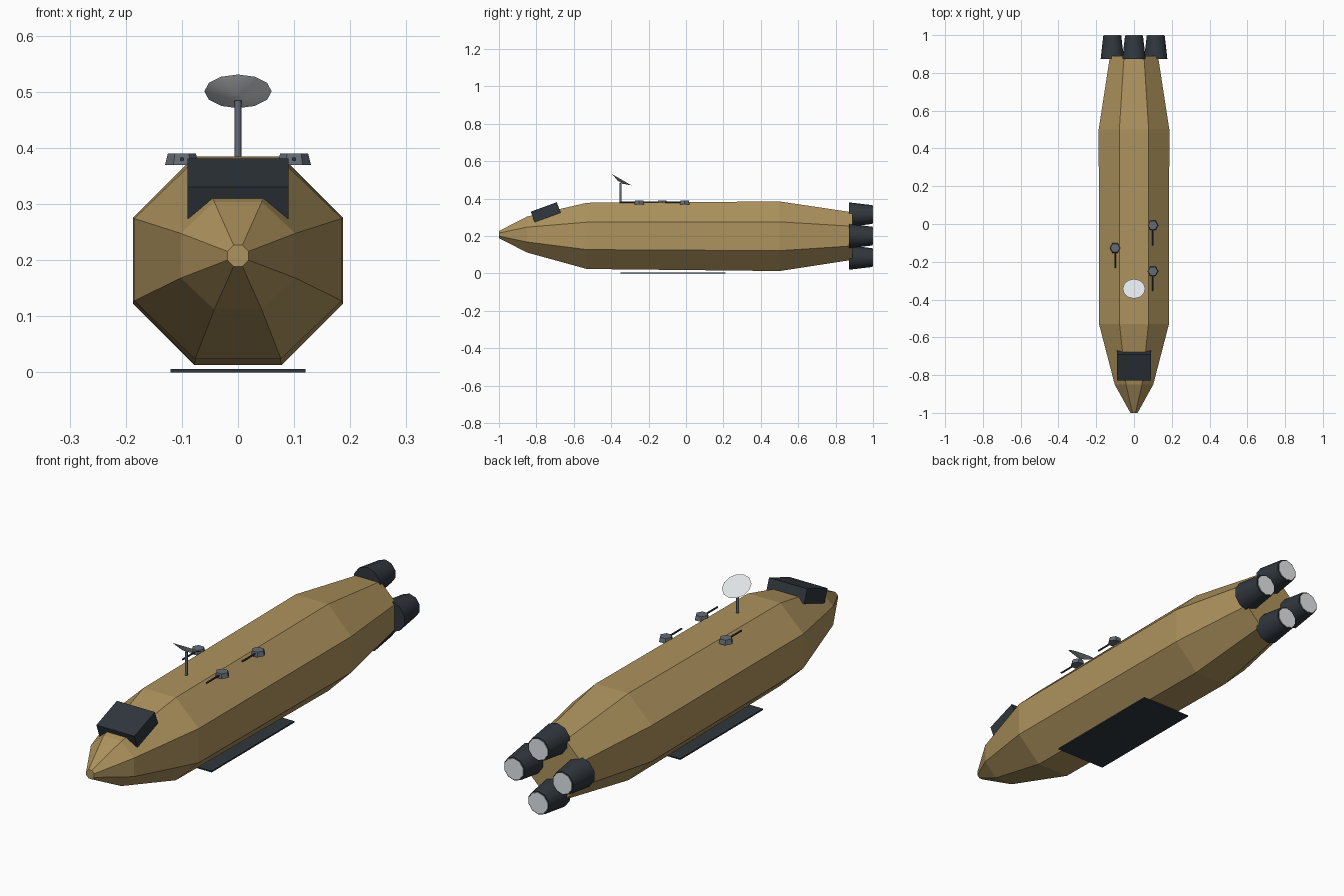
import bpy, bmesh
from math import radians, cos, sin, pi
from mathutils import Matrix, Vector

cube = bpy.data.objects.get("Cube")
if cube:
    bpy.data.objects.remove(cube, do_unlink=True)


def material(name, rgb):
    m = bpy.data.materials.new(name)
    m.use_nodes = True
    m.diffuse_color = (*rgb, 1)
    m.node_tree.nodes["Principled BSDF"].inputs["Base Color"].default_value = (*rgb, 1)
    return m


TAN = material("tan_hull", (0.42, 0.29, 0.11))
DARK = material("dark_metal", (0.03, 0.038, 0.047))
STEEL = material("steel_grey", (0.13, 0.15, 0.18))
PALE = material("pale_grey", (0.75, 0.78, 0.80))


def finish(name, bm, mat, smooth=None):
    bmesh.ops.recalc_face_normals(bm, faces=bm.faces)
    mesh = bpy.data.meshes.new(name)
    bm.to_mesh(mesh)
    bm.free()
    mesh.materials.append(mat)
    ob = bpy.data.objects.new(name, mesh)
    bpy.context.collection.objects.link(ob)
    if smooth:
        bpy.ops.object.select_all(action="DESELECT")
        ob.select_set(True)
        bpy.context.view_layer.objects.active = ob
        bpy.ops.object.shade_smooth_by_angle(angle=radians(smooth))
    return ob


def box(name, size, loc, mat, tilt=0):
    bm = bmesh.new()
    m = Matrix.Translation(loc) @ Matrix.Rotation(radians(tilt), 4, "X") @ Matrix.Diagonal((*size, 1))
    bmesh.ops.create_cube(bm, size=1, matrix=m)
    return finish(name, bm, mat)


def cone(name, sides, r1, r2, depth, loc, mat, tilt=0, spin=0, smooth=None):
    """Truncated cone centred on loc; tilt turns its axis from z about x."""
    bm = bmesh.new()
    m = (Matrix.Translation(loc) @ Matrix.Rotation(radians(tilt), 4, "X")
         @ Matrix.Rotation(radians(spin), 4, "Z"))
    bmesh.ops.create_cone(bm, cap_ends=True, segments=sides, radius1=r1,
                          radius2=r2, depth=depth, matrix=m)
    return finish(name, bm, mat, smooth)


# Hull: octagonal sections (y, centre z, half width, half height)
sections = [(-1.0, 0.208, 0.019, 0.019), (-0.85, 0.208, 0.102, 0.096),
            (-0.53, 0.201, 0.185, 0.177), (0.5, 0.199, 0.187, 0.186),
            (0.89, 0.2, 0.127, 0.127)]
bm = bmesh.new()
rings = []
for y, zc, hw, hh in sections:
    k = 1 / cos(pi / 8)
    angles = [pi / 8 + i * pi / 4 for i in range(8)]
    rings.append([bm.verts.new((hw * k * cos(a), y, zc + hh * k * sin(a))) for a in angles])
for a, b in zip(rings, rings[1:]):
    for i in range(8):
        j = (i + 1) % 8
        bm.faces.new((a[i], a[j], b[j], b[i]))
bm.faces.new(rings[0])
bm.faces.new(rings[-1])
finish("hull", bm, TAN)

# Bridge block on the nose and landing plate underneath
box("bridge", (0.18, 0.148, 0.06), (0, -0.75, 0.3275), DARK, tilt=20)
box("belly_plate", (0.24, 0.56, 0.006), (0, -0.07, 0.003), DARK)

# Four engines in a diamond, each with a pale exhaust disc
for label, dx, dz in (("top", 0, 1), ("bottom", 0, -1), ("left", 1, 0), ("right", -1, 0)):
    x, z = 0.115 * dx, 0.2 + 0.115 * dz
    cone("engine_" + label, 10, 0.065, 0.05, 0.125, (x, 0.935, z), DARK, tilt=-90, smooth=40)
    cone("exhaust_" + label, 10, 0.045, 0.045, 0.004, (x, 0.998, z), PALE, tilt=-90)

# Hexagonal gun turrets with forward barrels
for n, (x, y) in enumerate(((0.1, -0.007), (-0.1, -0.127), (0.1, -0.25)), 1):
    cone(f"turret_{n}", 6, 0.03, 0.025, 0.02, (x, y, 0.38), STEEL, spin=30)
    cone(f"turret_barrel_{n}", 6, 0.004, 0.004, 0.105, (x, y - 0.053, 0.38), DARK, tilt=90)

# Dish antenna on a mast, tipped towards the rear
cone("dish_mast", 8, 0.006, 0.006, 0.1, (0, -0.35, 0.435), STEEL, smooth=50)
cone("dish", 12, 0.015, 0.06, 0.016, (0, -0.347, 0.494), PALE, tilt=-30, smooth=35)
